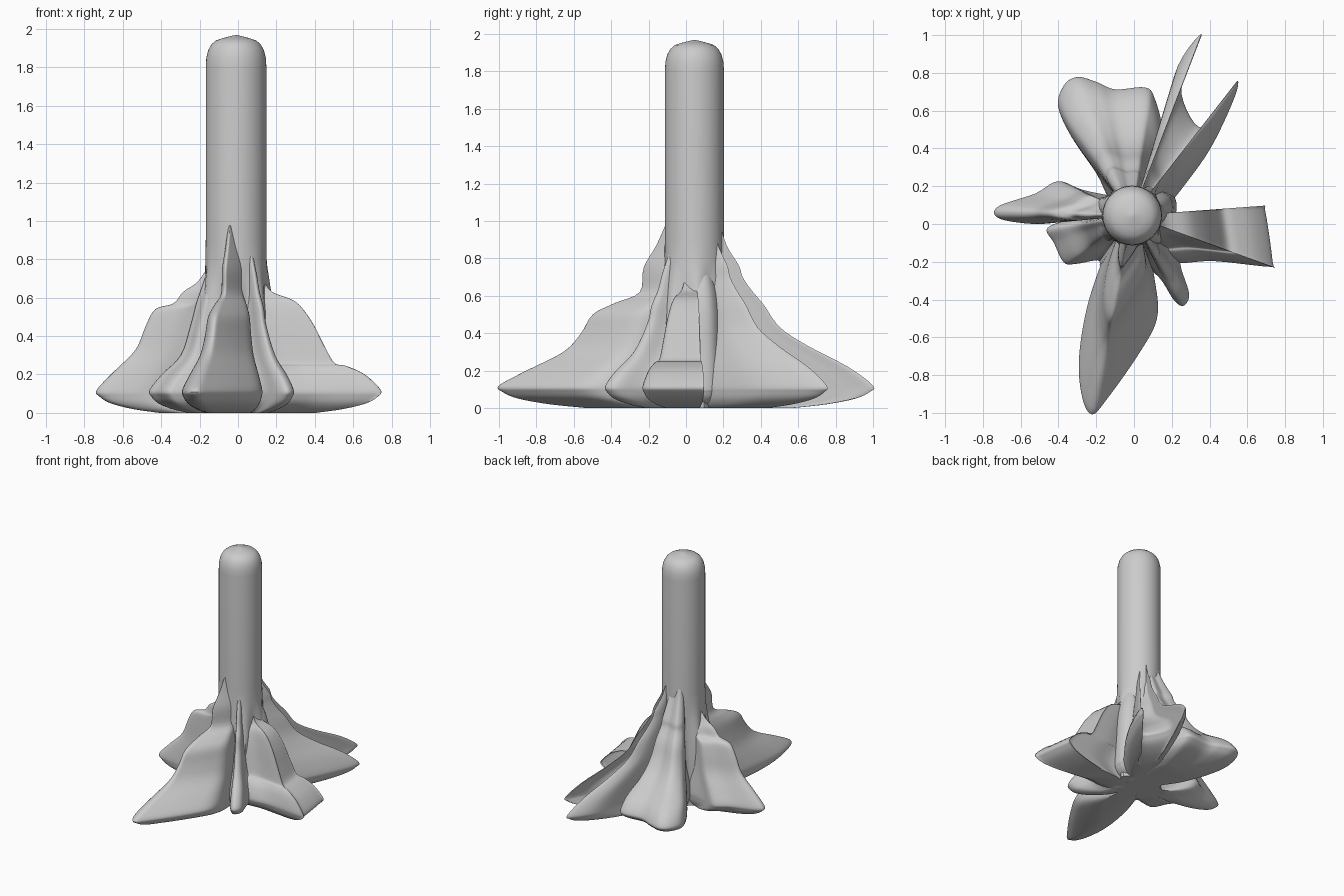
import bpy
import bmesh
from math import sin, cos, pi
from mathutils import Vector

if "Cube" in bpy.data.objects:
    bpy.data.objects.remove(bpy.data.objects["Cube"])

CX, CY = -0.01, 0.045          # trunk axis


def smooth_path(points, steps, closed):
    """Catmull-Rom interpolation through 2D points."""
    pts = [Vector(p) for p in points]
    n = len(pts)
    out = []
    for i in range(n if closed else n - 1):
        if closed:
            a, b, c, d = (pts[(i + k) % n] for k in (-1, 0, 1, 2))
        else:
            a, b, c, d = (pts[min(max(i + k, 0), n - 1)] for k in (-1, 0, 1, 2))
        for j in range(steps):
            t = j / steps
            out.append(0.5 * (2 * b + (c - a) * t + (2 * a - 5 * b + 4 * c - d) * t * t
                              + (3 * b - a - 3 * c + d) * t ** 3))
    if not closed:
        out.append(pts[-1])
    return out


def loft(name, rings):
    """Closed skin over equal-sized rings, bottom to top."""
    bm = bmesh.new()
    rows = [[bm.verts.new(p) for p in ring] for ring in rings]
    n = len(rows[0])
    for lo, hi in zip(rows, rows[1:]):
        for i in range(n):
            j = (i + 1) % n
            bm.faces.new((lo[i], lo[j], hi[j], hi[i]))
    bm.faces.new(rows[0][::-1])
    bm.faces.new(rows[-1])
    bmesh.ops.recalc_face_normals(bm, faces=bm.faces)
    mesh = bpy.data.meshes.new(name)
    bm.to_mesh(mesh)
    bm.free()
    ob = bpy.data.objects.new(name, mesh)
    bpy.context.collection.objects.link(ob)
    bpy.ops.object.select_all(action='DESELECT')
    ob.select_set(True)
    bpy.context.view_layer.objects.active = ob
    bpy.ops.object.shade_smooth_by_angle(angle=0.7)
    return ob


def root(name, outline, upper):
    """Plan outline shrunk towards the trunk axis level by level."""
    profile = [(0.0, 0.55), (0.02, 0.74), (0.05, 0.9), (0.085, 0.98), (0.12, 1.0)] + upper
    plan = smooth_path(outline, 5, True)
    rings = []
    for z, s in smooth_path(profile, 4, False):
        rings.append([(CX + s * (p.x - CX), CY + s * (p.y - CY), z) for p in plan])
    return loft(name, rings)


# Trunk: round post with a folded base and a domed top
SEG = 48
trunk = [(0, .15), (.3, .16), (.45, .16), (.55, .16), (.62, .16), (.7, .16), (.78, .16),
         (.9, .158), (1.8, .158), (1.85, .155), (1.89, .145), (1.92, .128), (1.94, .105),
         (1.952, .07), (1.965, .02), (1.968, .002)]
rings = []
for z, r in trunk:
    fold = max(0.0, min(1.0, (0.78 - z) / 0.3))
    ring = []
    for i in range(SEG):
        a = 2 * pi * i / SEG
        q = r + fold * (0.025 + 0.025 * sin(7 * a + 1.5 * z))
        ring.append((CX + q * cos(a), CY + q * sin(a), z))
    rings.append(ring)
loft("trunk", rings)

# Large roots
root("front_root",
     [(-.08, .02), (-.17, -.2), (-.25, -.45), (-.29, -.72), (-.27, -.92), (-.22, -1.0),
      (-.15, -.93), (.02, -.69), (.12, -.5), (.11, -.3), (.05, -.05)],
     [(.2, .86), (.3, .67), (.4, .58), (.5, .52), (.56, .41), (.62, .28), (.75, .26),
      (.87, .195), (1.0, .14)])
root("right_root",
     [(.05, .06), (.25, .04), (.45, .07), (.67, .08), (.69, .075), (.73, -.2), (.715, -.225),
      (.42, -.195), (.2, -.2), (.05, -.1)],
     [(.2, .89), (.245, .76), (.26, .68), (.35, .61), (.48, .52), (.58, .41), (.63, .25),
      (.7, .18)])
root("forked_back_root",
     [(.02, .1), (.12, .35), (.14, .5), (.23, .83), (.355, 1.0), (.29, .83), (.25, .68),
      (.34, .51), (.45, .58), (.54, .75), (.53, .67), (.42, .43), (.3, .25), (.15, .08)],
     [(.22, .86), (.33, .64), (.43, .48), (.55, .39), (.63, .32), (.7, .27), (.76, .25),
      (.87, .18), (1.0, .14)])
root("back_left_root",
     [(-.1, .1), (-.2, .27), (-.33, .46), (-.4, .62), (-.37, .73), (-.3, .775), (-.2, .75),
      (-.1, .71), (.06, .72), (.11, .66), (.15, .5), (.14, .35), (.08, .1)],
     [(.2, .91), (.28, .73), (.36, .6), (.45, .51), (.56, .44), (.65, .36), (.7, .34),
      (.76, .3), (.87, .23), (.96, .19)])
root("left_root",
     [(-.05, .0), (-.3, .02), (-.5, .0), (-.68, .02), (-.735, .055), (-.7, .1), (-.52, .16),
      (-.4, .225), (-.27, .18), (-.05, .12)],
     [(.22, .87), (.33, .72), (.45, .65), (.54, .58), (.57, .45), (.63, .38), (.68, .28),
      (.76, .2)])

# Small roots filling the gaps
root("front_right_root",
     [(.05, .0), (.21, -.1), (.25, -.24), (.29, -.37), (.26, -.43), (.21, -.4), (.14, -.29),
      (.05, -.2), (.0, -.05)],
     [(.2, .88), (.3, .68), (.45, .53), (.55, .48), (.63, .41), (.72, .36), (.85, .27)])
root("front_left_root",
     [(-.05, .05), (-.3, .03), (-.455, -.02), (-.42, -.1), (-.37, -.2), (-.31, -.21),
      (-.19, -.19), (-.17, -.22), (-.05, -.1)],
     [(.2, .86), (.3, .64), (.45, .53), (.57, .46), (.65, .4), (.78, .3)])
root("side_bump",
     [(.0, .0), (.19, .02), (.225, .09), (.2, .16), (.1, .2), (.0, .15)],
     [(.3, .95), (.5, .9), (.62, .8), (.72, .65)])
